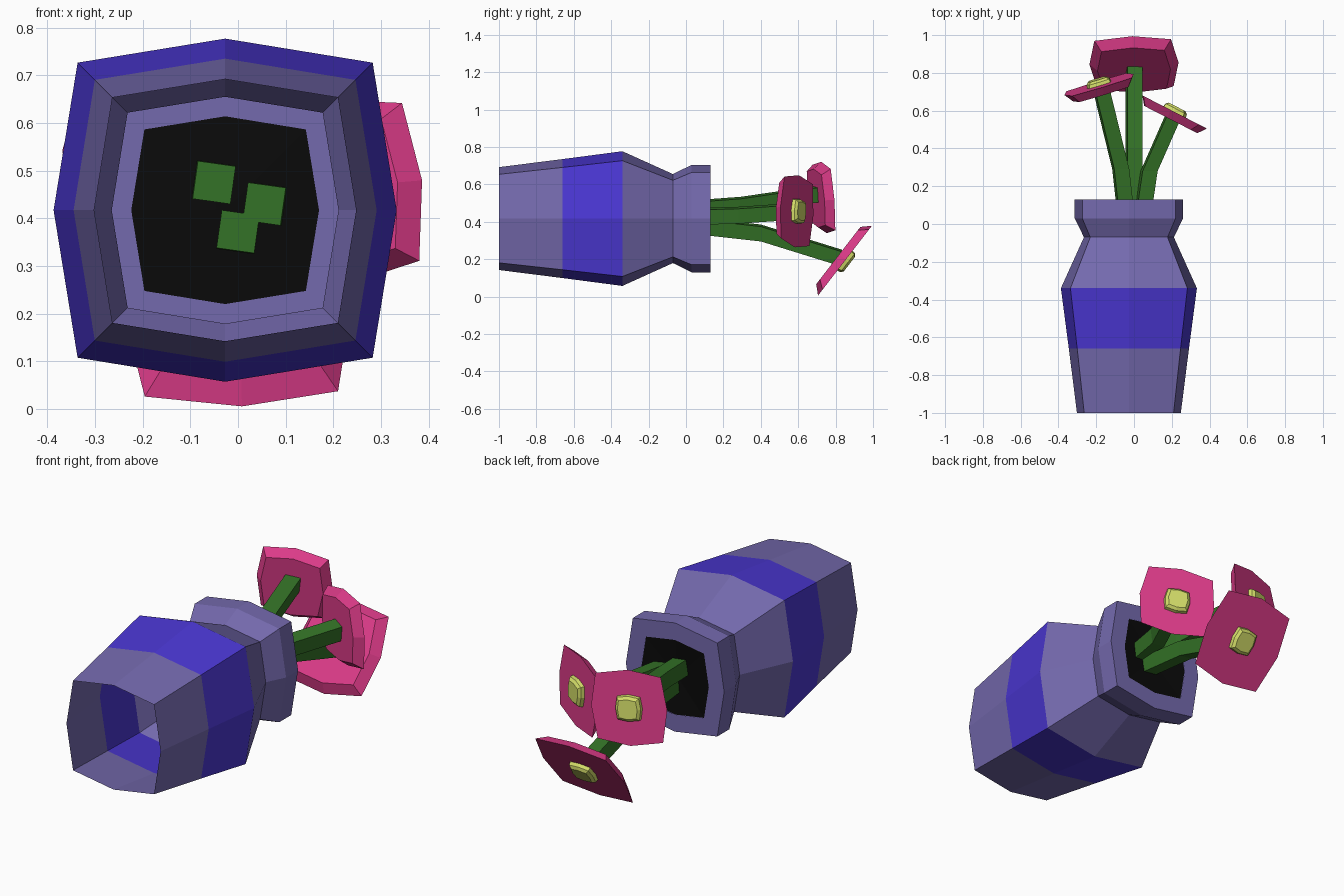
import bpy, bmesh, math
from mathutils import Vector, Matrix

if "Cube" in bpy.data.objects:
    bpy.data.objects.remove(bpy.data.objects["Cube"])


def material(name, rgb):
    m = bpy.data.materials.new(name)
    m.diffuse_color = (*rgb, 1)
    m.use_nodes = True
    m.node_tree.nodes["Principled BSDF"].inputs["Base Color"].default_value = m.diffuse_color
    return m


PURPLE = material("dusty purple", (0.175, 0.142, 0.42))
BLUE = material("band blue", (0.07, 0.038, 0.65))
BLACK = material("inner black", (0.003, 0.003, 0.003))
GREEN = material("stem green", (0.034, 0.17, 0.02))
PINK = material("petal pink", (0.72, 0.044, 0.25))
YELLOW = material("centre yellow", (0.65, 0.72, 0.14))


def octagon(r, h, turn=0.0):
    """Bulged square: four side points at r, four corners at 0.86 r."""
    pts = []
    for i in range(8):
        d = r if i % 2 == 0 else r * 0.86 * math.sqrt(2)
        a = math.radians(45 * i) + turn
        pts.append(Vector((d * math.cos(a), d * math.sin(a), h)))
    return pts


def loft(name, rings, mats, matrix=Matrix(), cap_start=False, cap_end=False, rule=None):
    """Skin consecutive rings of points into one flat-shaded mesh."""
    bm = bmesh.new()
    vs = [[bm.verts.new(matrix @ p) for p in ring] for ring in rings]
    n = len(rings[0])
    for j, (a, b) in enumerate(zip(vs, vs[1:])):
        for i in range(n):
            k = (i + 1) % n
            f = bm.faces.new((a[i], a[k], b[k], b[i]))
            f.material_index = rule(j) if rule else 0
    if cap_start:
        bm.faces.new(vs[0][::-1])
    if cap_end:
        bm.faces.new(vs[-1])
    bmesh.ops.recalc_face_normals(bm, faces=bm.faces)
    me = bpy.data.meshes.new(name)
    bm.to_mesh(me)
    bm.free()
    for m in mats:
        me.materials.append(m)
    ob = bpy.data.objects.new(name, me)
    bpy.context.collection.objects.link(ob)
    return ob


def frame(origin, w):
    """Local axes with z along w and local y pointing roughly up."""
    w = Vector(w).normalized()
    u = Vector((0, 0, 1)).cross(w).normalized()
    v = w.cross(u)
    m = Matrix((u, v, w)).transposed().to_4x4()
    m.translation = origin
    return m


# Vase lying along y, open at the foot, with a flat lip round the mouth
vase_frame = frame((-0.027, 0, 0.417), (0, 1, 0))
profile = [(0.275, -1.0), (0.318, -0.66), (0.36, -0.34), (0.238, -0.07),
           (0.287, 0.03), (0.287, 0.13), (0.197, 0.13)]
loft("vase", [octagon(r, y) for r, y in profile], [PURPLE, BLUE], vase_frame,
     rule=lambda j: 1 if j == 1 else 0)

# Dark surface closing the mouth
loft("vase_opening", [octagon(0.197, 0.129), octagon(0.02, 0.115)], [BLACK],
     vase_frame, cap_end=True)

# Each flower: front centre, facing direction, radius, turn, stem path
flowers = {
    "low": ((0, 0.85, 0.192), (0, 0.79, -0.61), 0.236, 2,
            [(0, 0.11, 0.372), (0, 0.40, 0.34), (0, 0.835, 0.205)]),
    "right": ((0.215, 0.593, 0.456), (0.457, 0.889, 0), 0.194, 7,
              [(0.055, 0.11, 0.43), (0.08, 0.28, 0.435), (0.21, 0.575, 0.455)]),
    "left": ((-0.185, 0.738, 0.53), (-0.285, 0.958, 0.1), 0.192, -4,
             [(-0.05, 0.11, 0.475), (-0.07, 0.29, 0.488), (-0.175, 0.72, 0.55)]),
}
for name, (centre, n, r, turn, path) in flowers.items():
    m = frame(centre, n)
    t = math.radians(-turn)
    # Petal plate tapering toward the back
    loft(name + "_petals", [octagon(r * 0.82, -0.045, t), octagon(r, 0, t)],
         [PINK], m, True, True)
    # Raised flower centre
    loft(name + "_flower_centre",
         [octagon(0.068, -0.005, t), octagon(0.064, 0.018, t), octagon(0.05, 0.03, t)],
         [YELLOW], m, True, True)
    # Square bent stem
    h = 0.04
    corners = [Vector((a * h, 0, b * h)) for a, b in ((-1, -1), (1, -1), (1, 1), (-1, 1))]
    tilt = Matrix.Rotation(math.radians(8), 4, 'Y')
    loft(name + "_stem", [[Vector(p) + tilt @ c for c in corners] for p in path],
         [GREEN], cap_start=True, cap_end=True)
